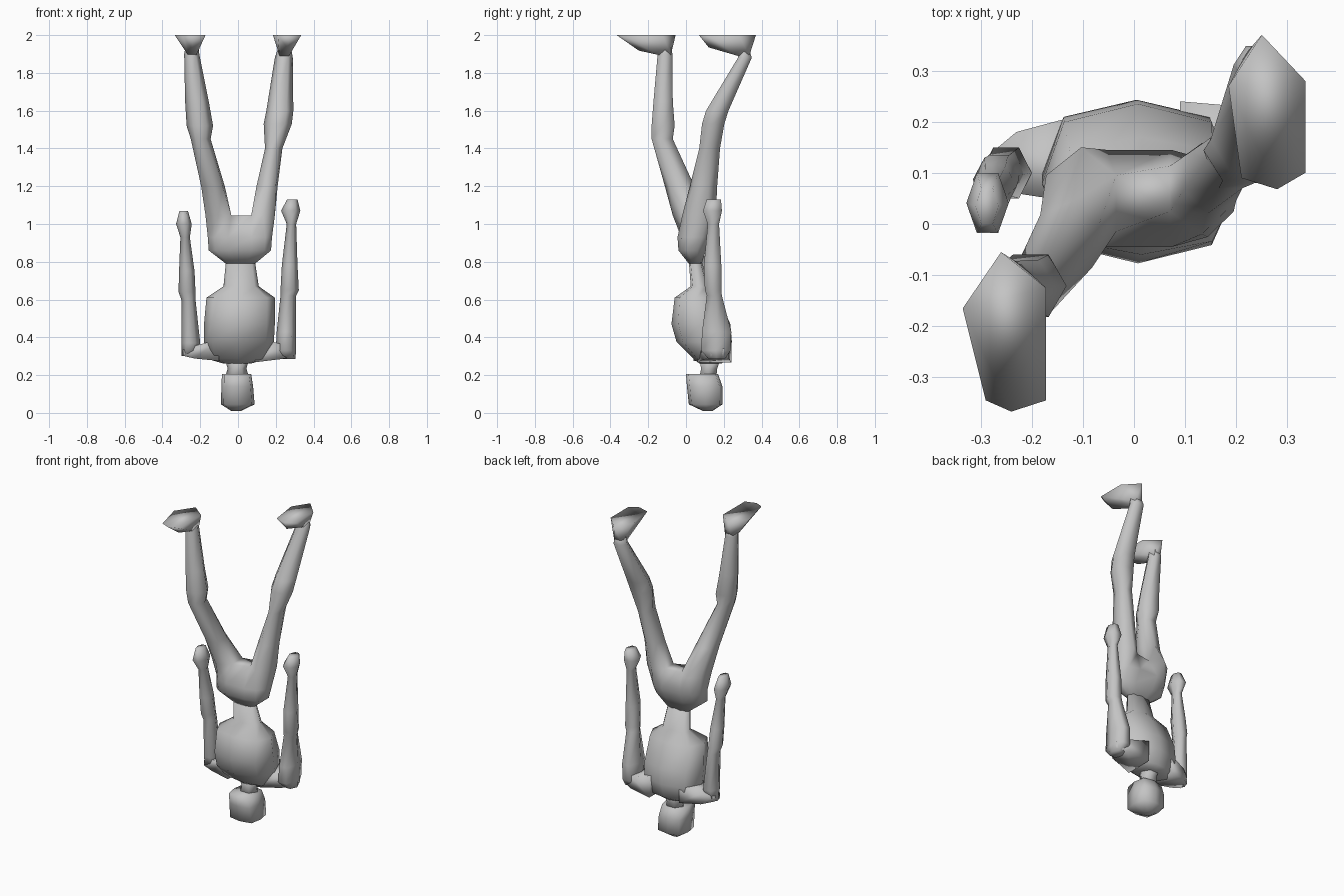
import bpy, bmesh, math

grey = bpy.data.materials.new("plain grey")
grey.diffuse_color = (0.55, 0.55, 0.55, 1)


def finish(name, bm):
    bmesh.ops.recalc_face_normals(bm, faces=bm.faces)
    for f in bm.faces:
        f.smooth = True
    me = bpy.data.meshes.new(name)
    bm.to_mesh(me)
    bm.free()
    me.materials.append(grey)
    ob = bpy.data.objects.new(name, me)
    bpy.context.collection.objects.link(ob)
    return ob


def ring(bm, bounds, n=6, phase=0, power=1.0):
    """n-sided ring filling (z, x0, x1, y0, y1); a power below 1 makes it boxier."""
    z, x0, x1, y0, y1 = bounds
    unit = []
    for i in range(n):
        a = math.radians(phase) + math.tau * i / n
        c, s = math.cos(a), math.sin(a)
        unit.append((math.copysign(abs(c) ** power if abs(c) > 1e-6 else 0, c),
                     math.copysign(abs(s) ** power if abs(s) > 1e-6 else 0, s)))
    mx = max(abs(u) for u, v in unit)
    my = max(abs(v) for u, v in unit)
    return [bm.verts.new(((x0 + x1 + (x1 - x0) * u / mx) / 2,
                          (y0 + y1 + (y1 - y0) * v / my) / 2, z)) for u, v in unit]


def skin(bm, loops):
    for a, b in zip(loops, loops[1:]):
        for i in range(len(a)):
            j = (i + 1) % len(a)
            bm.faces.new((a[i], a[j], b[j], b[i]))


def loft(name, rings, n=6, phase=0, power=1.0):
    bm = bmesh.new()
    loops = [ring(bm, r, n, phase, power) for r in rings]
    skin(bm, loops)
    bm.faces.new(loops[0])
    bm.faces.new(loops[-1])
    return finish(name, bm)


def hull(name, points):
    bm = bmesh.new()
    for p in points:
        bm.verts.new(p)
    bmesh.ops.convex_hull(bm, input=bm.verts)
    loose = [v for v in bm.verts if not v.link_faces]
    bmesh.ops.delete(bm, geom=loose, context='VERTS')
    bmesh.ops.dissolve_limit(bm, angle_limit=0.02, verts=bm.verts, edges=bm.edges)
    return finish(name, bm)


def foot(name, sole, ankle, instep):
    x0, x1, y0, y1, z = ankle
    pts = [(x, y, 2.0) for x, y in sole]
    pts += [(x, y, z) for x in (x0, x1) for y in (y0, y1)] + [instep]
    return hull(name, pts)


def shoulder(name, sections):
    return hull(name, [(x, y, z) for x, z0, z1, y0, y1 in sections
                       for z in (z0, z1) for y in (y0, y1)])


# head, neck
loft("head", [(0.01, -0.035, 0.015, 0.09, 0.14), (0.045, -0.09, 0.088, 0.015, 0.193),
              (0.14, -0.088, 0.08, 0.005, 0.193), (0.205, -0.085, 0.07, 0.0, 0.17)],
     8, 0, 0.5)
loft("neck", [(0.18, -0.07, 0.06, 0.07, 0.16), (0.235, -0.055, 0.045, 0.08, 0.165),
              (0.29, -0.07, 0.06, 0.07, 0.185)])

# chest and waist
loft("torso", [(0.262, -0.08, 0.07, 0.07, 0.19), (0.285, -0.16, 0.16, 0.04, 0.22),
               (0.375, -0.18, 0.19, -0.05, 0.243), (0.47, -0.18, 0.195, -0.077, 0.235),
               (0.61, -0.167, 0.195, -0.06, 0.17), (0.67, -0.077, 0.11, 0.025, 0.12),
               (0.80, -0.064, 0.09, 0.015, 0.085)], 8, 0, 0.75)

# pelvis, splitting at the crotch into both legs
bm = bmesh.new()
hips = [ring(bm, r, 12, -75, 0.75) for r in
        ((0.79, -0.064, 0.09, 0.015, 0.083), (0.86, -0.155, 0.175, -0.04, 0.105),
         (0.93, -0.16, 0.18, -0.045, 0.145))]
right = [ring(bm, r, 6, p) for p, r in
         ((210, (1.045, 0.07, 0.195, -0.02, 0.158)), (200, (1.2, 0.098, 0.21, 0.02, 0.165)),
          (180, (1.4, 0.143, 0.235, 0.07, 0.18)), (180, (1.53, 0.136, 0.285, 0.085, 0.203)),
          (180, (1.6, 0.15, 0.293, 0.106, 0.225)), (180, (1.88, 0.195, 0.29, 0.275, 0.348)),
          (180, (1.94, 0.215, 0.28, 0.28, 0.33)))]
left = [ring(bm, r, 6, p) for p, r in
        ((30, (1.045, -0.172, -0.035, -0.07, 0.15)), (20, (1.2, -0.195, -0.07, -0.112, 0.045)),
         (0, (1.45, -0.25, -0.145, -0.182, -0.07)), (0, (1.52, -0.272, -0.132, -0.182, -0.06)),
         (0, (1.65, -0.28, -0.155, -0.172, -0.07)), (0, (1.90, -0.285, -0.205, -0.15, -0.072)),
         (0, (1.95, -0.275, -0.21, -0.14, -0.08)))]
skin(bm, hips + [right[0] + left[0]])
skin(bm, right)
skin(bm, left)
bm.faces.new((right[0][0], right[0][5], left[0][0], left[0][5]))
for cap in (hips[0], right[-1], left[-1]):
    bm.faces.new(cap)
finish("pelvis_and_legs", bm)

# feet, sole upwards
foot("left_foot", [(-0.26, -0.055), (-0.335, -0.165), (-0.29, -0.345), (-0.24, -0.367),
                   (-0.172, -0.345), (-0.172, -0.125)],
     (-0.265, -0.22, -0.145, -0.08, 1.895), (-0.24, -0.25, 1.918))
foot("right_foot", [(0.25, 0.37), (0.335, 0.28), (0.335, 0.1), (0.28, 0.068),
                    (0.21, 0.09), (0.185, 0.27)],
     (0.22, 0.27, 0.275, 0.335, 1.89), (0.26, 0.12, 1.935))

# shoulders
shoulder("left_shoulder", ((-0.29, 0.302, 0.335, 0.07, 0.13), (-0.23, 0.288, 0.355, 0.06, 0.18),
                           (-0.1, 0.275, 0.39, 0.04, 0.215)))
shoulder("right_shoulder", ((0.295, 0.3, 0.34, 0.13, 0.2), (0.23, 0.285, 0.365, 0.1, 0.228),
                            (0.09, 0.268, 0.4, 0.06, 0.24)))

# arms with hands
loft("left_arm", [(0.3, -0.298, -0.23, 0.07, 0.135), (0.37, -0.3, -0.2, 0.05, 0.15),
                  (0.6, -0.3, -0.225, 0.055, 0.135), (0.64, -0.315, -0.225, 0.045, 0.13),
                  (0.75, -0.312, -0.23, 0.03, 0.115), (0.93, -0.305, -0.255, 0.02, 0.08),
                  (1.0, -0.328, -0.245, -0.018, 0.1), (1.07, -0.31, -0.265, 0.0, 0.07)])
loft("right_arm", [(0.285, 0.225, 0.303, 0.12, 0.205), (0.33, 0.2, 0.308, 0.08, 0.235),
                   (0.43, 0.205, 0.308, 0.085, 0.24),
                   (0.62, 0.225, 0.308, 0.11, 0.19), (0.65, 0.225, 0.322, 0.1, 0.187),
                   (0.78, 0.232, 0.315, 0.095, 0.187), (1.0, 0.258, 0.308, 0.115, 0.175),
                   (1.07, 0.228, 0.33, 0.09, 0.19), (1.13, 0.26, 0.315, 0.11, 0.185)])
